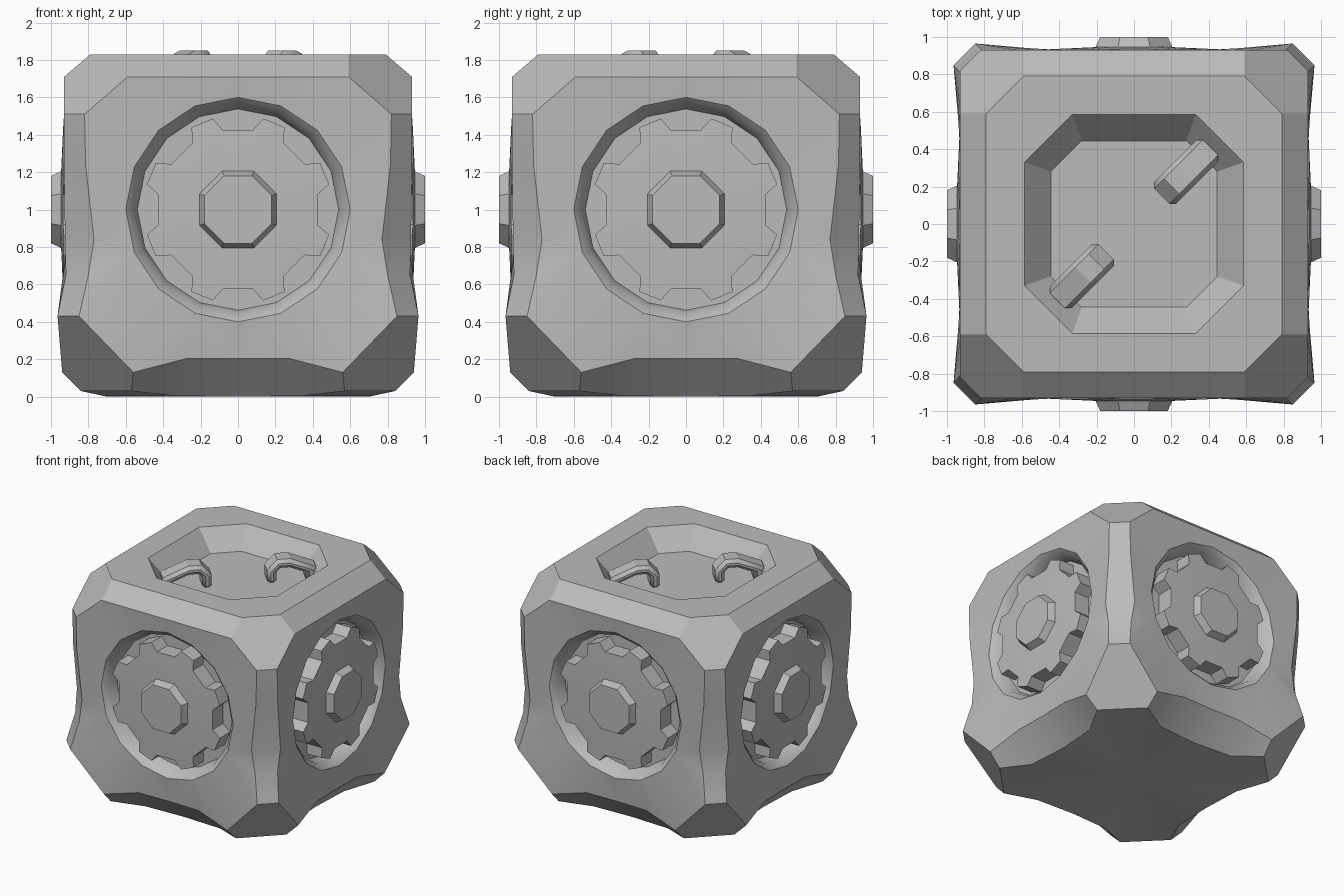
import bpy, bmesh, math
from mathutils import Matrix, Vector

cube = bpy.data.objects.get("Cube")
if cube:
    bpy.data.objects.remove(cube, do_unlink=True)

GREY = bpy.data.materials.new("mid_grey")
GREY.use_nodes = True
GREY.diffuse_color = (0.5, 0.5, 0.5, 1)
GREY.node_tree.nodes["Principled BSDF"].inputs["Base Color"].default_value = (0.5, 0.5, 0.5, 1)


def finish(name, bm, angle=30):
    """Turn a bmesh into a shaded object."""
    bmesh.ops.remove_doubles(bm, verts=bm.verts, dist=0.0005)
    bmesh.ops.recalc_face_normals(bm, faces=bm.faces)
    mesh = bpy.data.meshes.new(name)
    bm.to_mesh(mesh)
    bm.free()
    mesh.materials.append(GREY)
    ob = bpy.data.objects.new(name, mesh)
    bpy.context.collection.objects.link(ob)
    bpy.ops.object.select_all(action='DESELECT')
    ob.select_set(True)
    bpy.context.view_layer.objects.active = ob
    bpy.ops.object.shade_smooth_by_angle(angle=math.radians(angle))
    return ob


def face(bm, *points):
    bm.faces.new([bm.verts.new(p) for p in points])


def strip(bm, a, b):
    """Quads between two open rows of equal length."""
    for i in range(len(a) - 1):
        face(bm, a[i], a[i + 1], b[i + 1], b[i])


def across(p):
    """Reflect a front point over the vertical edge at +x."""
    return Vector((-p[1], -p[0], p[2]))


def quarters(bm):
    """Repeat a front part on all four sides."""
    source = list(bm.verts) + list(bm.edges) + list(bm.faces)
    for k in range(1, 4):
        copy = bmesh.ops.duplicate(bm, geom=source)["geom"]
        bmesh.ops.rotate(bm, verts=[v for v in copy if isinstance(v, bmesh.types.BMVert)],
                         cent=(0, 0, 0), matrix=Matrix.Rotation(k * math.pi / 2, 3, 'Z'))


def half_ring(r, y):
    return [Vector((r * math.sin(i * math.pi / 8), y, 1 + r * math.cos(i * math.pi / 8)))
            for i in range(9)]


def bearing(p):
    return math.atan2(p[0], p[2] - 1)


# Half outline of the front panel, from top centre to bottom centre
outline = [Vector(p) for p in (
    (0, -.93, 1.71), (.59, -.93, 1.71), (.82, -.93, 1.51), (.815, -.93, 1.24),
    (.77, -.925, .84), (.80, -.92, .65), (.85, -.965, .43), (.56, -.94, .13),
    (.27, -.905, .205), (0, -.90, .205))]
under = [Vector(p) for p in ((.57, -.84, .03), (.34, -.72, .004), (0, -.70, 0))]

# Body: one half side, mirrored, then repeated around
bm = bmesh.new()
rim = half_ring(.60, -.92)
i = j = 0
while i < len(outline) - 1 or j < len(rim) - 1:
    if j == len(rim) - 1 or (i < len(outline) - 1 and bearing(outline[i + 1]) <= bearing(rim[j + 1])):
        face(bm, outline[i], outline[i + 1], rim[j])
        i += 1
    else:
        face(bm, outline[i], rim[j + 1], rim[j])
        j += 1

# Round wheel well with a chamfered rim
well = [rim, half_ring(.56, -.88), half_ring(.538, -.80)]
for a, b in zip(well, well[1:]):
    strip(bm, a, b)
for a, b in zip(well[-1], well[-1][1:]):
    face(bm, a, b, (0, -.80, 1))

# Top bevel, top frame, sunken tray and underside
top = [Vector((0, -.79, 1.83)), Vector((.59, -.79, 1.83))]
lip = [Vector((0, -.585, 1.83)), Vector((.33, -.585, 1.83))]
tray = [Vector((0, -.445, 1.67)), Vector((.28, -.445, 1.67))]
for a, b in ((outline[:2], top), (top, lip), (lip, tray), (outline[7:], under)):
    strip(bm, a, b)
face(bm, *tray, (0, 0, 1.67))
for a, b in zip(under, under[1:]):
    face(bm, a, b, (0, 0, 0))

half = bmesh.ops.duplicate(bm, geom=list(bm.verts) + list(bm.edges) + list(bm.faces))["geom"]
for v in half:
    if isinstance(v, bmesh.types.BMVert):
        v.co.x *= -1

# Vertical edge bevel and the corner facets
strip(bm, outline[2:7], [across(p) for p in outline[2:7]])
upper = [top[1], outline[1], outline[2]]
lower = [outline[6], outline[7], under[0]]
for row in (upper, lower):
    face(bm, *row, *[across(p) for p in reversed(row)])
for a, b in ((top[1], lip[1]), (lip[1], tray[1])):
    face(bm, a, across(a), across(b), b)
face(bm, tray[1], across(tray[1]), (0, 0, 1.67))
face(bm, under[0], across(under[0]), (0, 0, 0))
quarters(bm)
finish("crate_body", bm)

# Toothed wheels: eight notches around a slightly domed disc
bm = bmesh.new()
edge = []
for k in range(8):
    for offset, r in ((-15.5, .505), (-10.7, .432), (10.7, .432), (15.5, .505)):
        t = math.radians(45 * k + offset)
        edge.append((r * math.sin(t), r * math.cos(t), r))
front = [Vector((x, -.955 + .045 * r, 1 + z)) for x, z, r in edge]
back = [Vector((x, -.79, 1 + z)) for x, z, r in edge]
strip(bm, front + front[:1], back + back[:1])
for a, b in zip(front, front[1:] + front[:1]):
    face(bm, a, b, (0, -.955, 1))
face(bm, *back)
quarters(bm)
finish("toothed_wheels", bm)

# Octagonal hubs
bm = bmesh.new()
bmesh.ops.create_cone(bm, cap_ends=True, segments=8, radius1=.23, radius2=.195, depth=.07)
bmesh.ops.rotate(bm, verts=bm.verts, matrix=Matrix.Rotation(math.pi / 8, 3, 'Z'))
bmesh.ops.rotate(bm, verts=bm.verts, matrix=Matrix.Rotation(math.pi / 2, 3, 'X'))
bmesh.ops.translate(bm, verts=bm.verts, vec=(0, -.965, 1))
quarters(bm)
finish("wheel_hubs", bm)

# Two arched handles standing in the tray
arch = [(.21, 1.66), (.21, 1.77), (.285, 1.85), (.385, 1.85), (.58, 1.77), (.58, 1.66),
        (.50, 1.66), (.50, 1.73), (.38, 1.78), (.31, 1.78), (.28, 1.75), (.28, 1.66)]
for name, turn in (("back_left_handle", 45), ("front_right_handle", 225)):
    bm = bmesh.new()
    sides = [[Vector((s, w, z)) for s, z in arch] for w in (-.082, .082)]
    for side in sides:
        face(bm, *side)
    strip(bm, sides[0] + sides[0][:1], sides[1] + sides[1][:1])
    bmesh.ops.rotate(bm, verts=bm.verts, matrix=Matrix.Rotation(math.radians(turn), 3, 'Z'))
    handle = finish(name, bm, 15)
    bevel = handle.modifiers.new("chamfer", 'BEVEL')
    bevel.width = .025
    bevel.segments = 1
    bevel.limit_method = 'ANGLE'
    bevel.angle_limit = math.radians(80)
